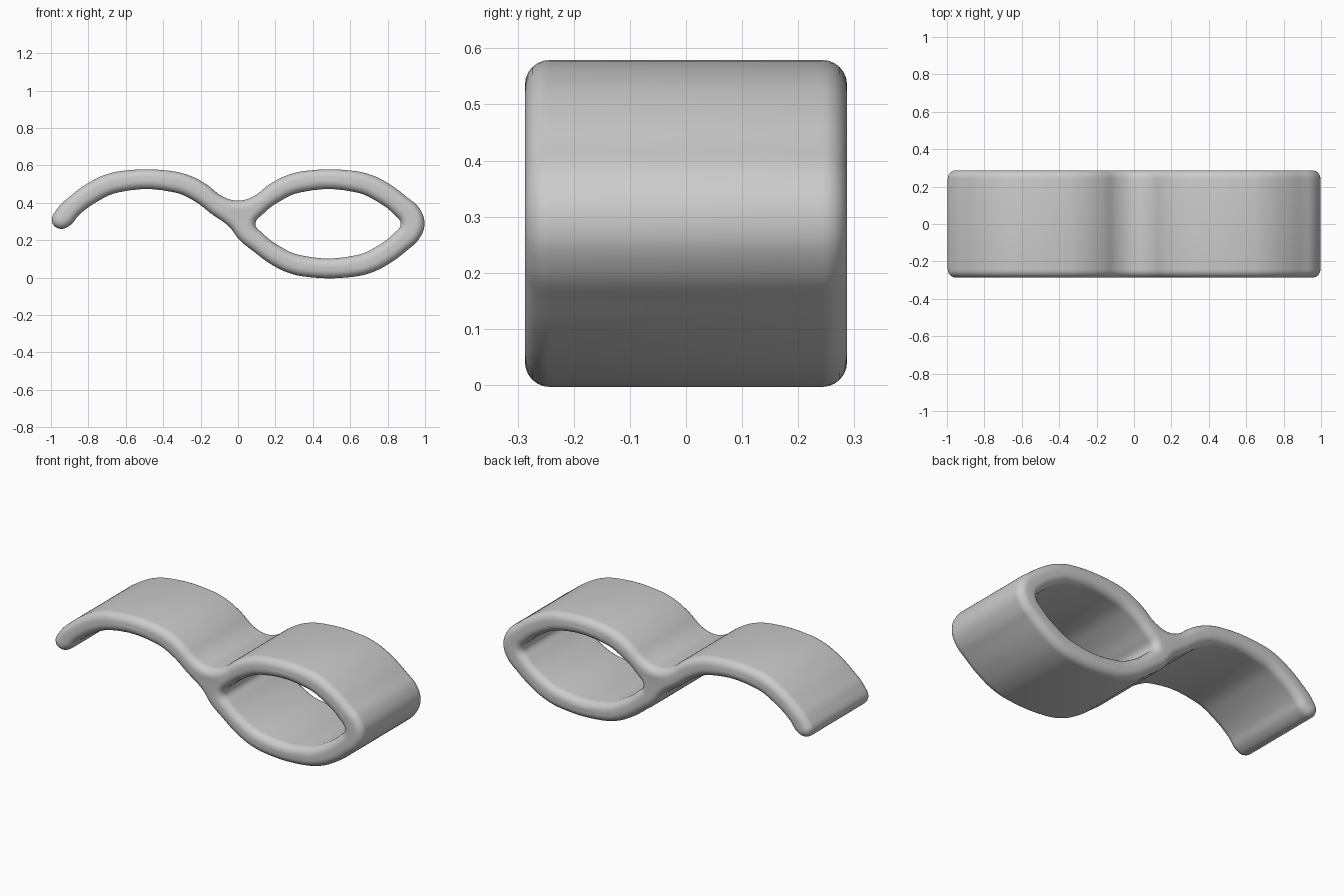
import bpy, bmesh

if "Cube" in bpy.data.objects:
    bpy.data.objects.remove(bpy.data.objects["Cube"])

HALF_DEPTH = 0.287
ROUND = 0.044
CENTRE_X, CENTRE_Z = 0.49, 0.288

# Half profiles of one arch, measured from the middle of the loop
outer = [(0.11, 0.285), (0.22, 0.262), (0.32, 0.212), (0.41, 0.145)]
inner = [(0.15, 0.168), (0.26, 0.12), (0.35, 0.052)]


def place(points, cx, sx=1, sz=1):
    return [(cx + sx * x, CENTRE_Z + sz * z) for x, z in points]


def arch(points, cx, sz=1):
    """Whole arch from left to right, mirrored about its middle."""
    return place(points[::-1], cx, -1, sz) + place(points, cx, 1, sz)


# Outline: left tip, two crests, round end, underside, hook underside
outline = [(-0.995, 0.30), (-0.965, 0.37)]
outline += arch(outer, -CENTRE_X)
outline += [(0, 0.412)]
outline += arch(outer, CENTRE_X)
outline += [(0.97, 0.37), (0.997, CENTRE_Z), (0.97, 0.21)]
outline += arch(outer, CENTRE_X, -1)[::-1]
outline += [(0.01, 0.2), (-0.05, 0.275)]
outline += arch(inner, -CENTRE_X)[::-1][:-1]
outline += [(-0.85, 0.335), (-0.9, 0.278), (-0.955, 0.262)]

# Opening of the loop
hole = [(0.093, CENTRE_Z)]
hole += arch(inner, 0.483)
hole += [(0.87, CENTRE_Z)]
hole += arch(inner, 0.483, -1)[::-1]

# Extruded profile with rounded rims
curve = bpy.data.curves.new("wave_loop_band", "CURVE")
curve.dimensions = "2D"
curve.fill_mode = "BOTH"
curve.resolution_u = 5
curve.extrude = HALF_DEPTH - ROUND
curve.bevel_depth = ROUND
curve.bevel_resolution = 5
curve.offset = -ROUND
for ring in (outline, hole):
    spline = curve.splines.new("BEZIER")
    spline.bezier_points.add(len(ring) - 1)
    spline.use_cyclic_u = True
    for point, (x, z) in zip(spline.bezier_points, ring):
        point.co = (x, z, 0)
        point.handle_left_type = point.handle_right_type = "AUTO"

band = bpy.data.objects.new("wave_loop_band", curve)
bpy.context.collection.objects.link(band)
band.rotation_euler.x = 1.5708
bpy.ops.object.select_all(action="DESELECT")
band.select_set(True)
bpy.context.view_layer.objects.active = band
bpy.ops.object.convert(target="MESH")
band = bpy.context.object
bpy.ops.object.transform_apply(location=False, rotation=True, scale=False)

# Weld the caps to the rims
bm = bmesh.new()
bm.from_mesh(band.data)
bmesh.ops.remove_doubles(bm, verts=bm.verts, dist=0.0005)
bmesh.ops.recalc_face_normals(bm, faces=bm.faces)
bm.to_mesh(band.data)
bm.free()

# Plain grey
grey = bpy.data.materials.new("plain_grey")
grey.use_nodes = True
colour = (0.6, 0.6, 0.6, 1)
grey.diffuse_color = colour
grey.node_tree.nodes["Principled BSDF"].inputs["Base Color"].default_value = colour
band.data.materials.clear()
band.data.materials.append(grey)
bpy.ops.object.shade_smooth_by_angle(angle=0.9)
